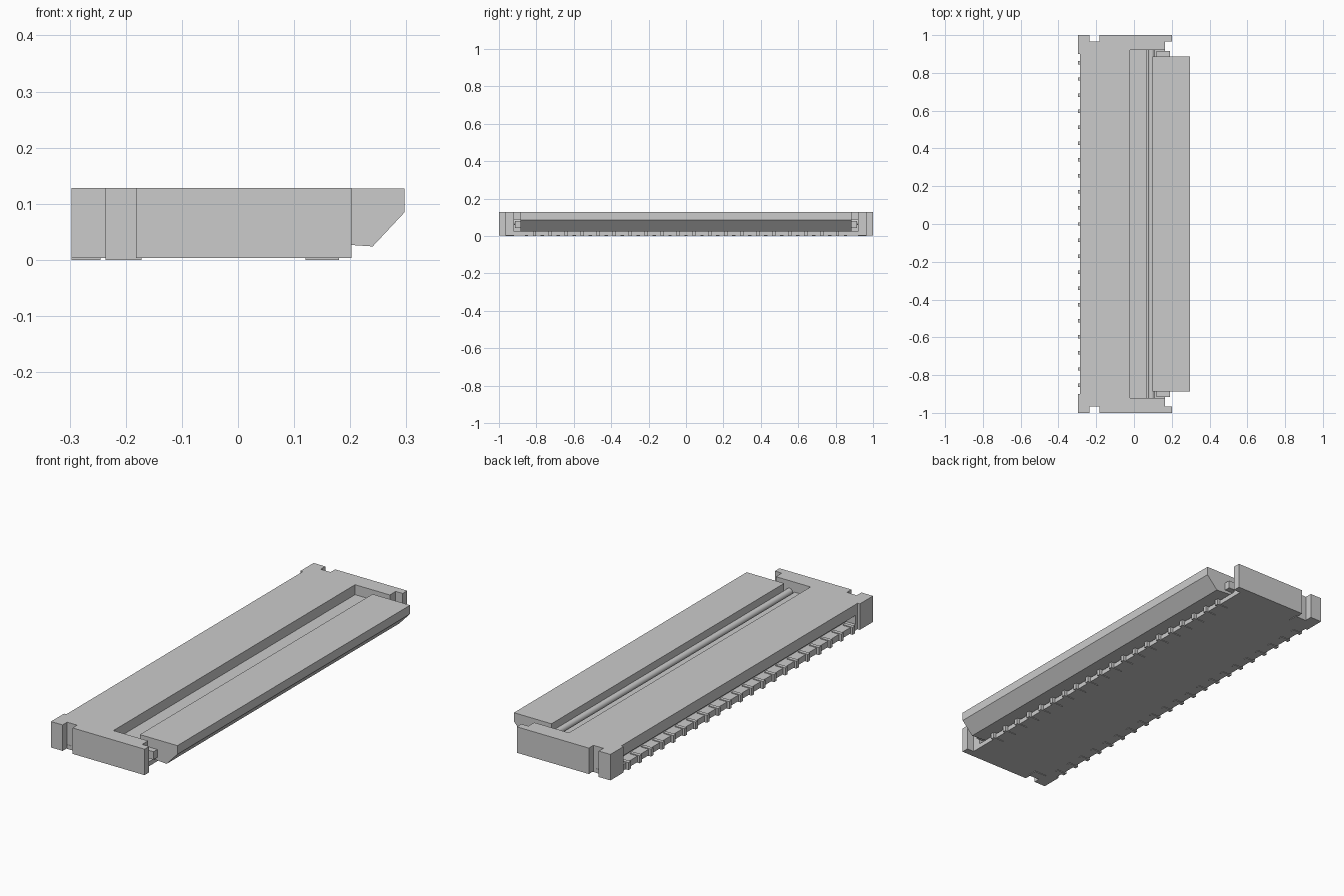
import bpy, bmesh, math
from mathutils import Matrix

if "Cube" in bpy.data.objects:
    bpy.data.objects.remove(bpy.data.objects["Cube"])


def add_object(name, bm):
    bmesh.ops.recalc_face_normals(bm, faces=bm.faces)
    me = bpy.data.meshes.new(name)
    bm.to_mesh(me)
    bm.free()
    ob = bpy.data.objects.new(name, me)
    bpy.context.collection.objects.link(ob)
    return ob


def add_box(bm, x, y, z):
    size = [b - a for a, b in (x, y, z)]
    mid = [(a + b) / 2 for a, b in (x, y, z)]
    mat = Matrix.Translation(mid) @ Matrix.Diagonal((*size, 1))
    bmesh.ops.create_cube(bm, size=1, matrix=mat)


def boxes(name, items):
    bm = bmesh.new()
    for item in items:
        add_box(bm, *item)
    return add_object(name, bm)


def mirrored(x, y, z):
    return [(x, y, z), (x, (-y[1], -y[0]), z)]


# Housing block, carved by box cutters
housing = boxes("housing", [((-0.297, 0.202), (-1, 1), (0.003, 0.128))])
cuts = [
    ("back_recess_cutter", [((-0.4, -0.285), (-0.9, 0.9), (-0.1, 0.3))]),
    ("back_slot_cutter", [((-0.4, -0.235), (-0.885, 0.885), (0.032, 0.075))]),
    ("side_notch_cutter", mirrored((-0.235, -0.182), (0.965, 1.1), (-0.1, 0.3))),
    ("top_opening_cutter", [((-0.02, 0.4), (-0.92, 0.92), (0.08, 0.3))]),
    ("lid_bay_cutter", [((0.065, 0.4), (-0.92, 0.92), (0.025, 0.2))]),
    ("cable_slot_cutter", [((-0.12, 0.4), (-0.88, 0.88), (0.025, 0.06))]),
    ("front_edge_cutter", [((0.165, 0.4), (-0.965, 0.965), (-0.1, 0.3))]),
]
for name, items in cuts:
    cutter = boxes(name, items)
    cutter.hide_render = True
    cutter.hide_set(True)
    mod = housing.modifiers.new(name, 'BOOLEAN')
    mod.operation = 'DIFFERENCE'
    mod.solver = 'EXACT'
    mod.object = cutter

# Flip lid: chamfered profile extruded along y
profile = [(0.097, 0.127), (0.297, 0.127), (0.297, 0.085), (0.24, 0.024),
           (0.15, 0.03), (0.097, 0.075)]
bm = bmesh.new()
face = bm.faces.new([bm.verts.new((x, -0.886, z)) for x, z in profile])
ext = bmesh.ops.extrude_face_region(bm, geom=[face])
bmesh.ops.translate(bm, vec=(0, 1.772, 0),
                    verts=[v for v in ext["geom"] if isinstance(v, bmesh.types.BMVert)])
add_object("flip_lid", bm)

# Hinge rod behind the lid
bm = bmesh.new()
mat = Matrix.Translation((0.092, 0, 0.075)) @ Matrix.Rotation(math.pi / 2, 4, 'X')
bmesh.ops.create_cone(bm, cap_ends=True, segments=24, radius1=0.017, radius2=0.017,
                      depth=1.84, matrix=mat)
rod = add_object("hinge_rod", bm)
bpy.context.view_layer.objects.active = rod
rod.select_set(True)
bpy.ops.object.shade_smooth_by_angle()

# Lid pivots at both ends
boxes("lid_pivots", mirrored((0.12, 0.19), (0.88, 0.915), (0.042, 0.08)))

# Contact rows: 21 tails at the back, 20 staggered at the front
pitch = 0.0853
boxes("back_contacts", [((-0.297, -0.245), (y - 0.009, y + 0.009), (0, 0.036))
                        for y in ((i - 10) * pitch for i in range(21))])
boxes("front_contacts", [((0.12, 0.18), (y - 0.009, y + 0.009), (0, 0.03))
                         for y in ((i - 9.5) * pitch for i in range(20))])

# Solder tabs under the side notches
boxes("solder_tabs", mirrored((-0.236, -0.172), (0.92, 0.966), (0, 0.02)))
